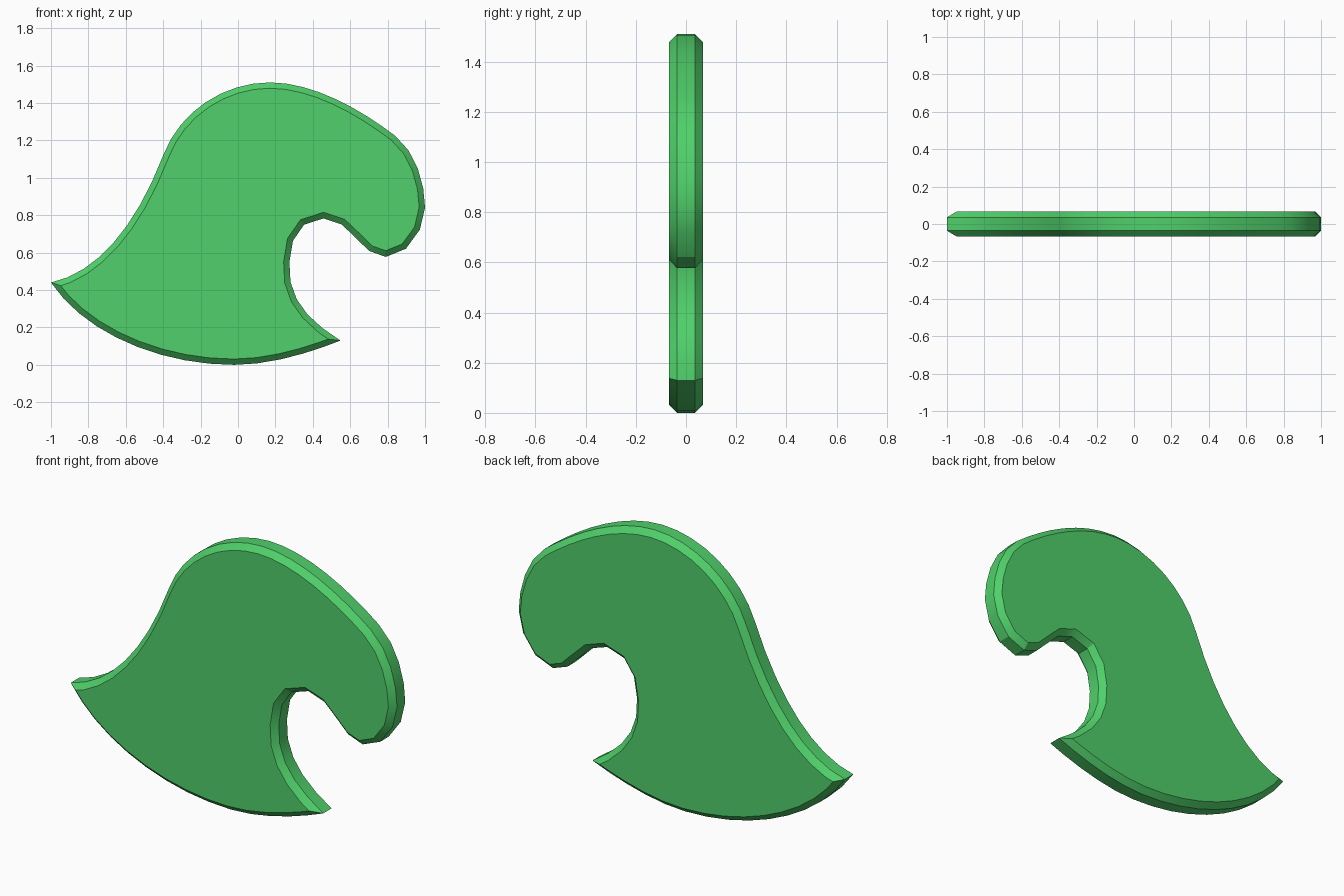
import bpy, bmesh
from mathutils import Vector
from mathutils.geometry import interpolate_bezier

if "Cube" in bpy.data.objects:
    bpy.data.objects.remove(bpy.data.objects["Cube"])

HALF = 0.067     # half thickness
BEVEL = 0.031    # edge chamfer

# Wave outline, clockwise from the tail: anchor, two handles, number of steps
OUTLINE = [
    ((-1.0, .44), (-.76, .49), (-.55, .73), 8),      # back slope
    ((-.40, 1.12), (-.31, 1.36), (-.07, 1.51), 8),   # crest rise
    ((.17, 1.51), (.40, 1.51), (.65, 1.37), 8),      # crest fall
    ((.84, 1.225), (.95, 1.14), (1.0, .97), 4),      # curl front
    ((1.0, .84), (1.0, .73), (.91, .577), 3),        # curl tip
    ((.79, .577), (.65, .577), (.61, .783), 4),      # under the curl
    ((.457, .783), (.33, .783), (.275, .67), 3),     # hollow top
    ((.275, .55), (.26, .36), (.37, .24), 5),        # hollow wall
    ((.548, .13), (.40, .07), (.18, 0), 5),          # bottom right
    ((-.02, 0), (-.42, 0), (-.82, .17), 9),          # bottom left
]


def sample_outline():
    pts = []
    for i, (a, h1, h2, n) in enumerate(OUTLINE):
        b = OUTLINE[(i + 1) % len(OUTLINE)][0]
        curve = interpolate_bezier(*(Vector((*p, 0)) for p in (a, h1, h2, b)), n + 1)
        pts += [p.to_2d() for p in curve[:-1]]
    return pts


def inset(pts, d):
    """Mitred inward offset of a clockwise outline."""
    out = []
    for i, p in enumerate(pts):
        u = (p - pts[i - 1]).normalized()
        v = (pts[(i + 1) % len(pts)] - p).normalized()
        n1, n2 = Vector((u.y, -u.x)), Vector((v.y, -v.x))
        out.append(p + (n1 + n2) * d / max(1 + n1.dot(n2), .3))
    return out


# Wave body: four rings through the thickness, capped front and back
outer = sample_outline()
inner = inset(outer, BEVEL)
bm = bmesh.new()
rings = [[bm.verts.new((p.x, y, p.y)) for p in ring] for ring, y in (
    (inner, -HALF), (outer, BEVEL - HALF), (outer, HALF - BEVEL), (inner, HALF))]
for r, s in zip(rings, rings[1:]):
    for i in range(len(r)):
        bm.faces.new((r[i - 1], r[i], s[i], s[i - 1]))
bm.faces.new(rings[0])
bm.faces.new(rings[-1][::-1])
bmesh.ops.recalc_face_normals(bm, faces=bm.faces)
mesh = bpy.data.meshes.new("wave")
bm.to_mesh(mesh)
bm.free()

green = bpy.data.materials.new("bright green")
green.diffuse_color = (.08, .63, .145, 1)
green.use_nodes = True
green.node_tree.nodes["Principled BSDF"].inputs["Base Color"].default_value = green.diffuse_color
mesh.materials.append(green)
wave = bpy.data.objects.new("wave", mesh)
bpy.context.collection.objects.link(wave)
bpy.context.view_layer.objects.active = wave
wave.select_set(True)
bpy.ops.object.shade_smooth_by_angle(angle=.45)
